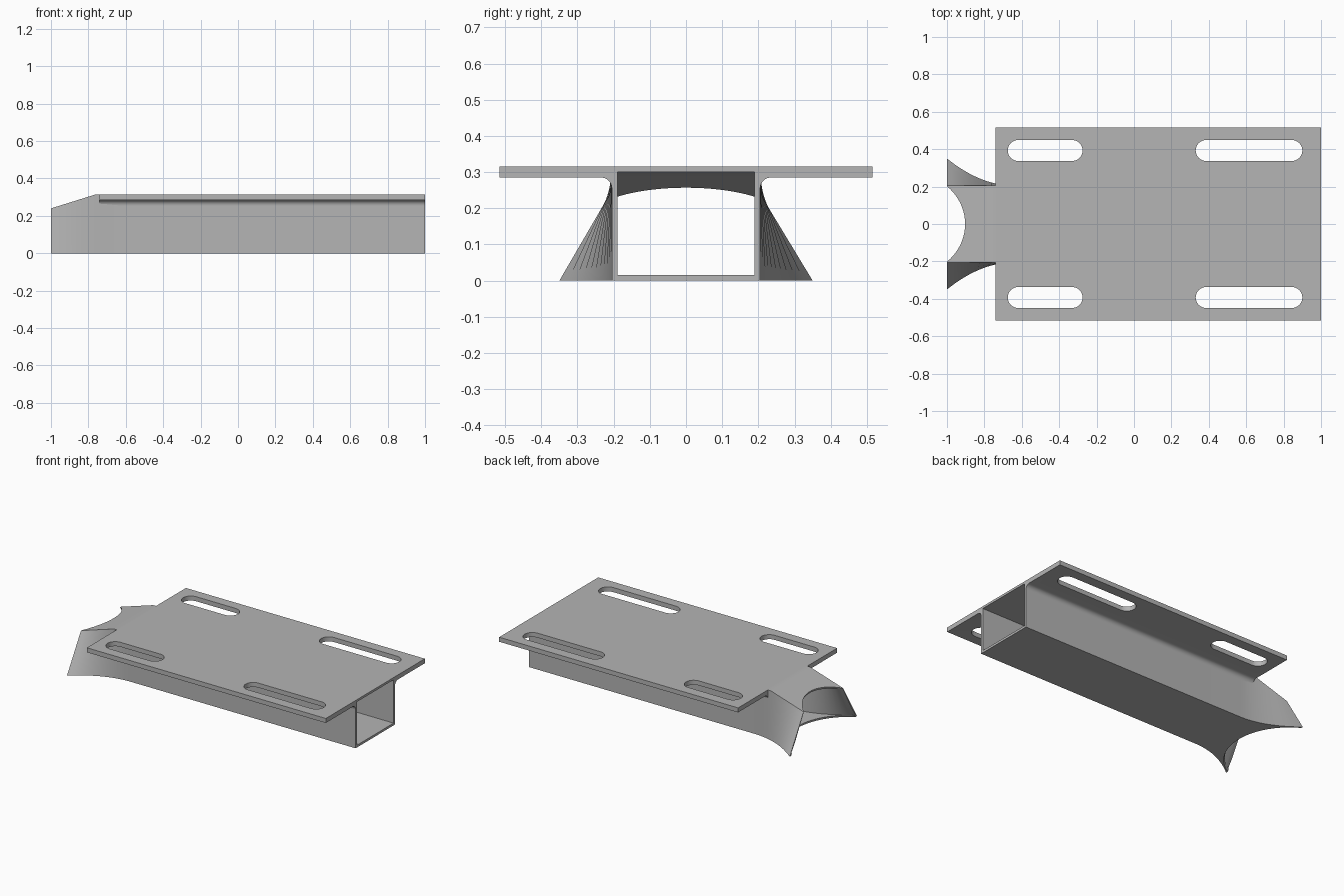
import bpy, bmesh, math

cube = bpy.data.objects.get("Cube")
if cube:
    bpy.data.objects.remove(cube, do_unlink=True)

steel = bpy.data.materials.new("plain_grey_metal")
steel.use_nodes = True
GREY = (0.46, 0.46, 0.46, 1)
steel.diffuse_color = GREY
steel.node_tree.nodes["Principled BSDF"].inputs["Base Color"].default_value = GREY

WALL = 0.015       # sheet thickness
HALF = 0.205       # half width of the box tube
TOP = 0.315        # height of the top face
FLARE = -0.64      # x where the walls begin to spread
BEVEL = -0.76      # x where the roof begins to slope


def loft(name, rings):
    """Closed solid through a list of equal-length point rings."""
    bm = bmesh.new()
    loops = [[bm.verts.new(p) for p in ring] for ring in rings]
    n = len(loops[0])
    for a, b in zip(loops, loops[1:]):
        for i in range(n):
            j = (i + 1) % n
            bm.faces.new((a[i], a[j], b[j], b[i]))
    bm.faces.new(loops[0])
    bm.faces.new(loops[-1])
    bmesh.ops.recalc_face_normals(bm, faces=bm.faces)
    mesh = bpy.data.meshes.new(name)
    bm.to_mesh(mesh)
    bm.free()
    mesh.materials.append(steel)
    obj = bpy.data.objects.new(name, mesh)
    bpy.context.collection.objects.link(obj)
    return obj


def activate(obj):
    bpy.ops.object.select_all(action='DESELECT')
    obj.select_set(True)
    bpy.context.view_layer.objects.active = obj


def cut(obj, cutter):
    """Subtract the cutter and remove it."""
    cutter.hide_render = True
    mod = obj.modifiers.new("cut", 'BOOLEAN')
    mod.operation = 'DIFFERENCE'
    mod.solver = 'EXACT'
    mod.object = cutter
    activate(obj)
    bpy.ops.object.modifier_apply(modifier=mod.name)
    bpy.data.objects.remove(cutter, do_unlink=True)


def smooth(obj):
    activate(obj)
    bpy.ops.object.shade_smooth_by_angle(angle=math.radians(25))


def arc(cx, cy, r, start, end, steps):
    angles = [math.radians(start + (end - start) * i / steps) for i in range(steps + 1)]
    return [(cx + r * math.cos(a), cy + r * math.sin(a)) for a in angles]


# Box tube whose lower edges spread out and whose roof slopes at the saddle end
def section(x, inset):
    t = max(0, (FLARE - x) / (FLARE + 1))
    low = HALF + 0.145 * t * t - inset
    high = HALF - inset
    roof = TOP - max(0, BEVEL - x) * 0.3125 - inset
    return [(x, -low, inset), (x, low, inset), (x, high, roof), (x, -high, roof)]


stations = [FLARE - 0.03 * i for i in range(13)]
tube = loft("box_tube", [section(x, 0) for x in [1] + stations])
cut(tube, loft("bore", [section(x, WALL) for x in [1.05] + stations + [-1.03]]))

# Tapered saddle notch
def saddle_ring(z):
    k = z / 0.24
    r = 0.385 - 0.142 * k
    c = -1.19 + 0.055 * k
    return [(x, y, z) for x, y in arc(c, 0, r, 0, 357.5, 143)]


cut(tube, loft("saddle_notch", [saddle_ring(-0.1), saddle_ring(0.4)]))
smooth(tube)

# Slotted mounting flanges with a fillet against the tube
profile = [(HALF, TOP), (0.515, TOP), (0.515, 0.285)]
profile += arc(HALF + 0.03, 0.255, 0.03, 90, 180, 8)

for name, side in (("front_flange", -1), ("back_flange", 1)):
    flange = loft(name, [[(x, side * y, z) for y, z in profile] for x in (-0.74, 1)])
    for x0, x1 in ((-0.675, -0.275), (0.33, 0.9)):
        r = 0.056
        outline = arc(x0 + r, 0, r, 90, 270, 16) + arc(x1 - r, 0, r, -90, 90, 16)
        slot = [[(x, y + side * 0.393, z) for x, y in outline] for z in (0.2, 0.4)]
        cut(flange, loft("slot", slot))
    smooth(flange)
